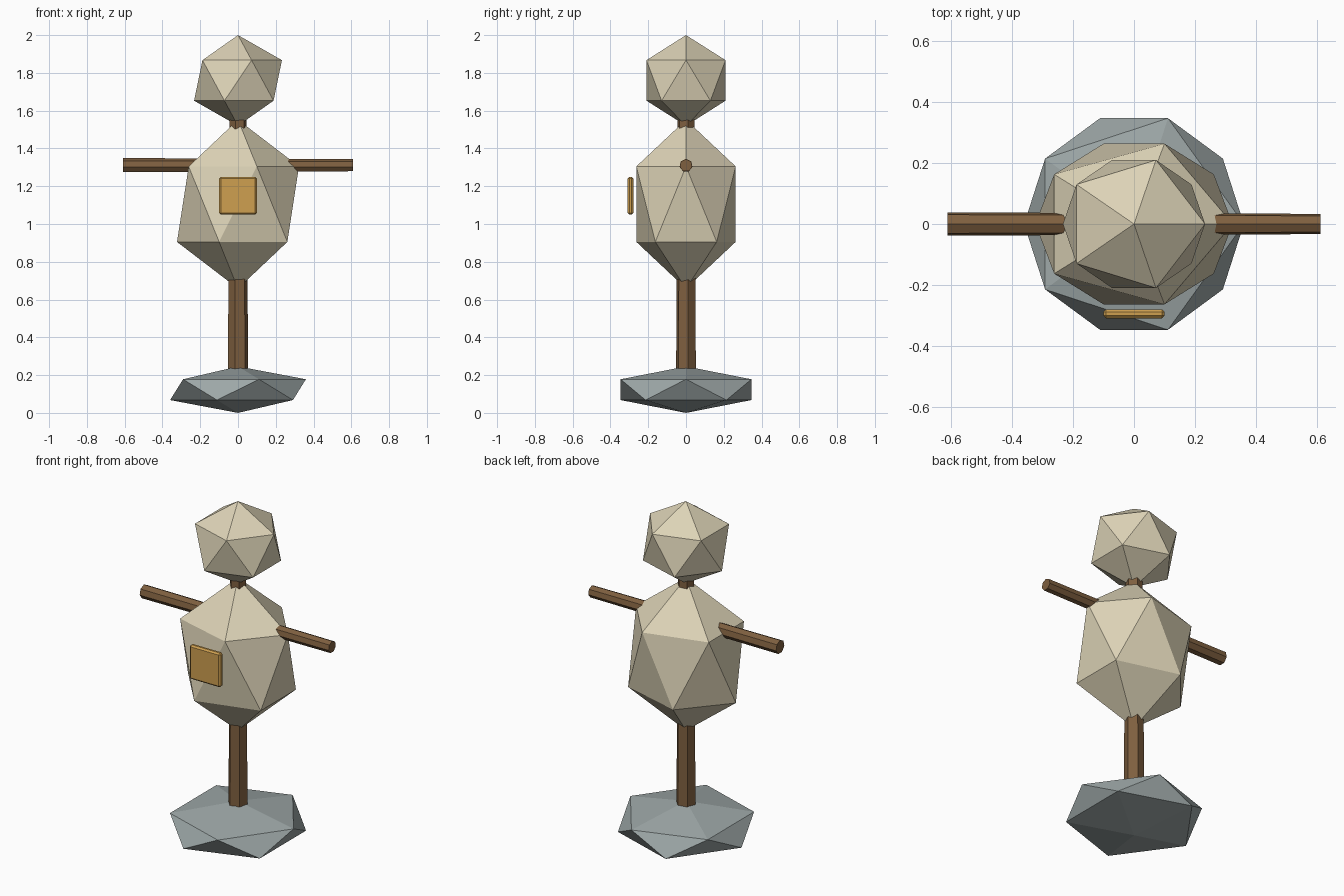
import bpy, bmesh
from math import cos, sin, pi, radians
from mathutils import Matrix

cube = bpy.data.objects.get("Cube")
if cube:
    bpy.data.objects.remove(cube)


def material(name, rgb):
    mat = bpy.data.materials.new(name)
    mat.use_nodes = True
    mat.diffuse_color = (*rgb, 1)
    mat.node_tree.nodes["Principled BSDF"].inputs["Base Color"].default_value = (*rgb, 1)
    return mat


straw = material("pale_straw", (0.72, 0.65, 0.47))
wood = material("brown_wood", (0.21, 0.115, 0.05))
stone = material("grey_stone", (0.34, 0.39, 0.39))
patch = material("ochre_patch", (0.62, 0.35, 0.08))


def add_object(name, bm, mat):
    bmesh.ops.recalc_face_normals(bm, faces=bm.faces)
    mesh = bpy.data.meshes.new(name)
    bm.to_mesh(mesh)
    bm.free()
    mesh.materials.append(mat)
    obj = bpy.data.objects.new(name, mesh)
    bpy.context.collection.objects.link(obj)
    return obj


def faceted_ball(name, mat, z, size):
    bm = bmesh.new()
    bmesh.ops.create_icosphere(bm, subdivisions=1, radius=1)
    bmesh.ops.scale(bm, vec=size, verts=bm.verts)
    bmesh.ops.translate(bm, vec=(0, 0, z), verts=bm.verts)
    return add_object(name, bm, mat)


def tapered_rod(name, mat, sides, ends, turn, matrix=Matrix()):
    """Capped prism along z; ends holds (height, radius) pairs."""
    bm = bmesh.new()
    rings = []
    for z, r in ends:
        angles = [turn + 2 * pi * i / sides for i in range(sides)]
        rings.append([bm.verts.new((r * cos(a), r * sin(a), z)) for a in angles])
        bm.faces.new(rings[-1])
    for i in range(sides):
        j = (i + 1) % sides
        bm.faces.new((rings[0][i], rings[0][j], rings[1][j], rings[1][i]))
    bm.transform(matrix)
    return add_object(name, bm, mat)


# Stone foot, body and head
faceted_ball("base_stone", stone, 0.123, (0.402, 0.407, 0.123))
faceted_ball("body", straw, 1.105, (0.361, 0.309, 0.447))
faceted_ball("head", straw, 1.76, (0.26, 0.246, 0.24))

# Upright pole and the crossbar forming both arms
tapered_rod("pole", wood, 6, [(0.12, 0.0555), (1.65, 0.0455)], radians(12.5))
along_x = Matrix.Translation((0, 0, 1.31)) @ Matrix.Rotation(pi / 2, 4, "Y")
tapered_rod("crossbar", wood, 7, [(-0.61, 0.039), (0.61, 0.034)], pi, along_x)

# Square chest patch with softened edges
bm = bmesh.new()
bmesh.ops.create_cube(bm, size=1)
bmesh.ops.scale(bm, vec=(0.2, 0.03, 0.2), verts=bm.verts)
bmesh.ops.translate(bm, vec=(0, -0.294, 1.15), verts=bm.verts)
chest_patch = add_object("chest_patch", bm, patch)
bevel = chest_patch.modifiers.new("soft_edges", "BEVEL")
bevel.width = 0.009
bevel.segments = 1
